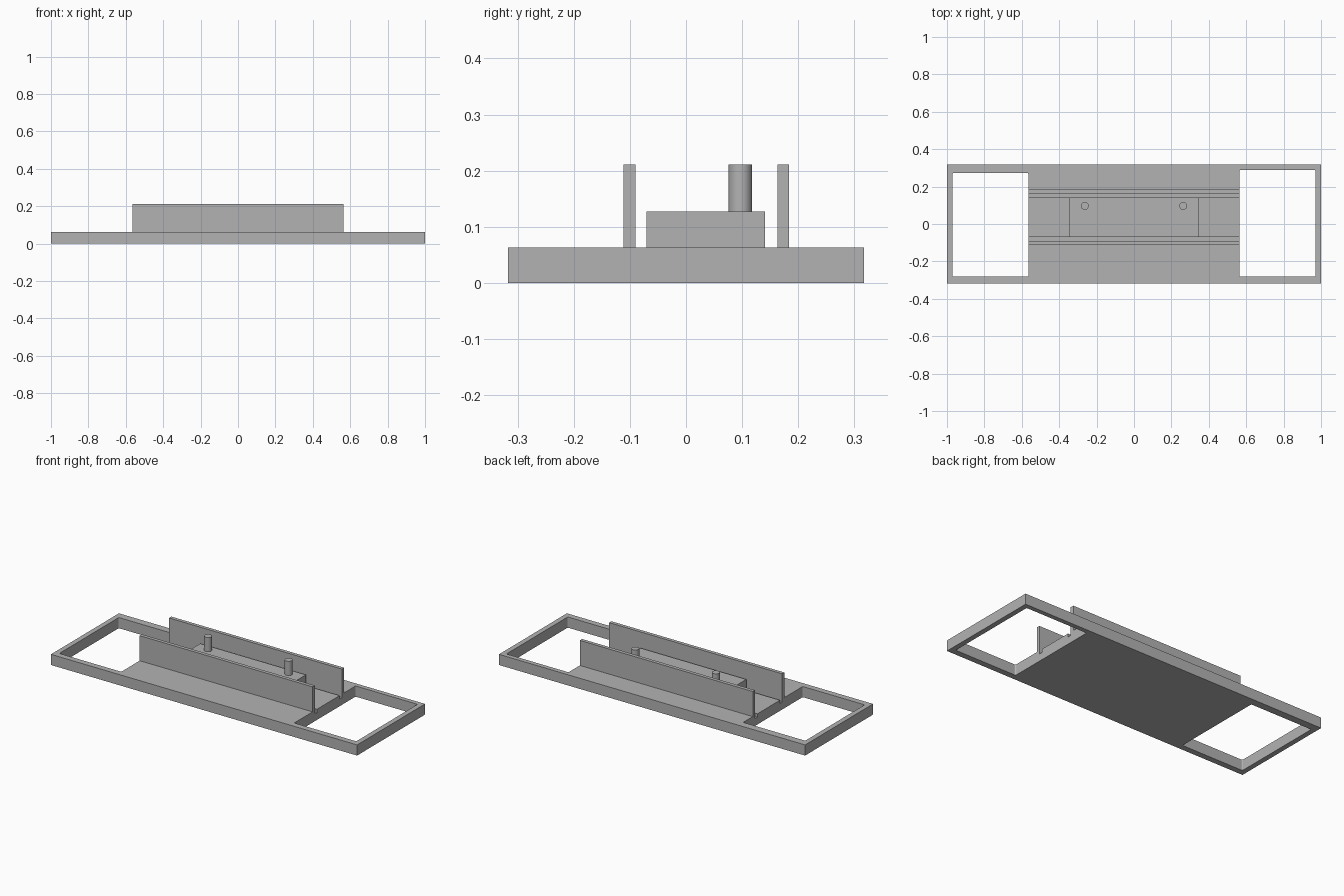
import bpy
import bmesh
from mathutils import Vector

cube = bpy.data.objects.get("Cube")
if cube:
    bpy.data.objects.remove(cube, do_unlink=True)

grey = bpy.data.materials.new("plain grey")
grey.use_nodes = True
GREY = (0.45, 0.45, 0.45, 1.0)
grey.diffuse_color = GREY
grey.node_tree.nodes["Principled BSDF"].inputs["Base Color"].default_value = GREY


def box(name, low, high, corner=0.0):
    """Box between two corners, with optionally rounded upright edges."""
    low, high = Vector(low), Vector(high)
    bm = bmesh.new()
    bmesh.ops.create_cube(bm, size=1)
    bmesh.ops.scale(bm, vec=high - low, verts=bm.verts)
    bmesh.ops.translate(bm, vec=(low + high) / 2, verts=bm.verts)
    if corner:
        upright = [e for e in bm.edges
                   if abs(e.verts[0].co.z - e.verts[1].co.z) > 1e-4]
        bmesh.ops.bevel(bm, geom=upright, offset=corner, segments=3,
                        profile=0.5, affect='EDGES')
    mesh = bpy.data.meshes.new(name)
    bm.to_mesh(mesh)
    bm.free()
    mesh.materials.append(grey)
    obj = bpy.data.objects.new(name, mesh)
    bpy.context.collection.objects.link(obj)
    return obj


def cut(target, cutter):
    """Subtract the cutter from the target, then discard it."""
    cutter.hide_render = True
    mod = target.modifiers.new("cut", 'BOOLEAN')
    mod.operation = 'DIFFERENCE'
    mod.solver = 'EXACT'
    mod.object = cutter
    bpy.context.view_layer.objects.active = target
    bpy.ops.object.modifier_apply(modifier=mod.name)
    bpy.data.objects.remove(cutter, do_unlink=True)


DECK = 0.063      # top of the base plate
TOP = 0.211       # top of walls and pins
HALF = 0.565      # half length of the middle deck
FRONT_WALL = (-0.111, -0.09)
BACK_WALL = (0.163, 0.184)
BLOCK = (-0.07, 0.141)

# Base plate with an opening at each end
base = box("base_plate", (-1, -0.317, 0), (1, 0.317, DECK))
cut(base, box("right_opening", (-0.97, -0.282, -0.1), (-HALF, 0.273, 0.2), 0.006))
cut(base, box("left_opening", (HALF, -0.282, -0.1), (0.97, 0.29, 0.2), 0.006))

# Shallow grooves along the inner foot of each wall
for y0, y1 in ((FRONT_WALL[1], BLOCK[0]), (BLOCK[1], BACK_WALL[0])):
    cut(base, box("groove", (-HALF - 0.02, y0, DECK - 0.02), (HALF + 0.02, y1, 0.2)))

# Upright walls
for name, (y0, y1) in (("front_wall", FRONT_WALL), ("back_wall", BACK_WALL)):
    box(name, (-HALF, y0, DECK), (HALF, y1, TOP))

# Raised block between the walls
box("centre_block", (-0.345, BLOCK[0], DECK), (0.345, BLOCK[1], 0.127))

# Round pins on the block
for name, x in (("right_pin", -0.263), ("left_pin", 0.263)):
    bpy.ops.mesh.primitive_cylinder_add(vertices=40, radius=0.021, depth=TOP - 0.127,
                                        location=(x, 0.097, (TOP + 0.127) / 2))
    pin = bpy.context.object
    pin.name = name
    pin.data.materials.append(grey)
    bpy.ops.object.shade_smooth_by_angle()
